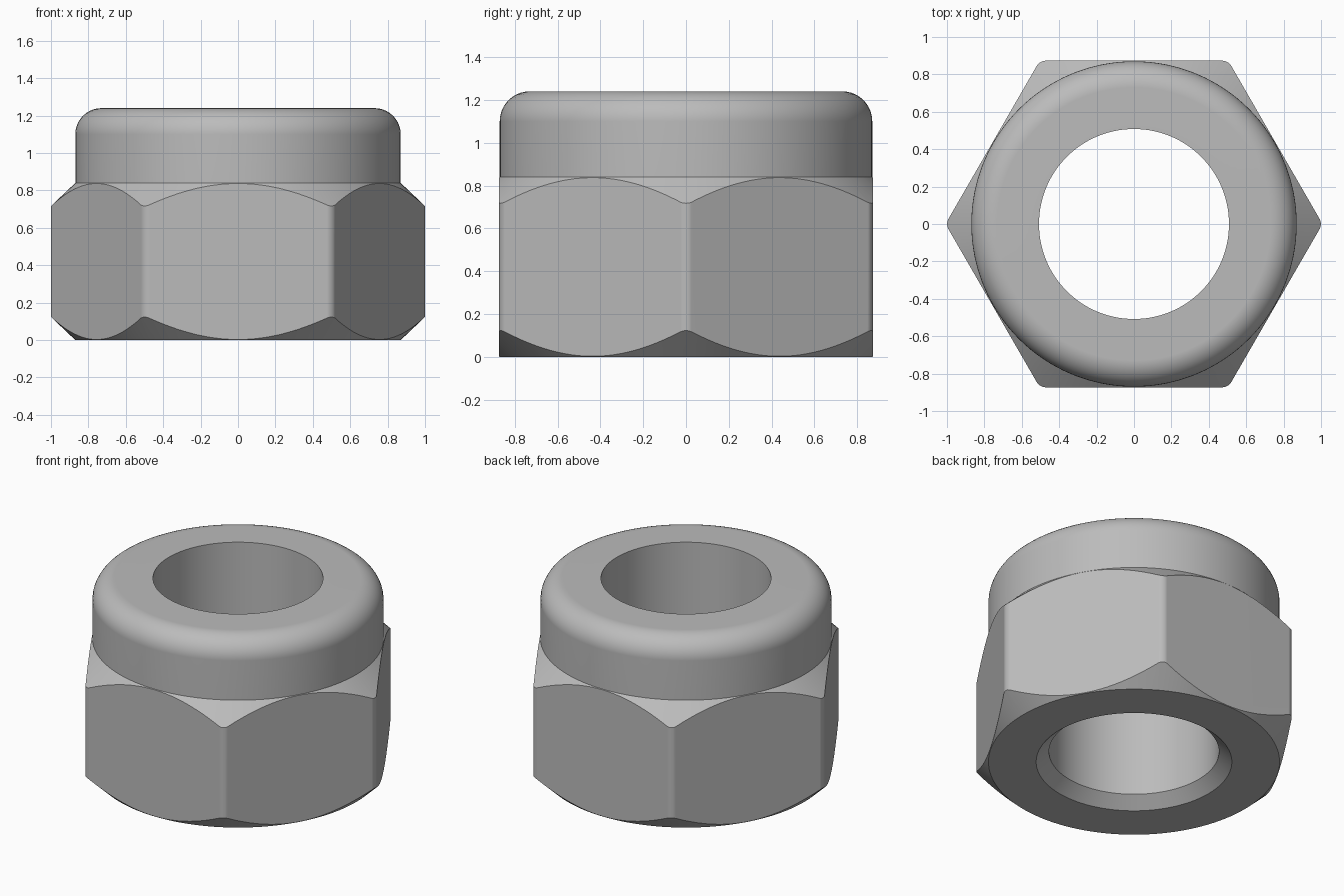
import bpy
import bmesh
from math import cos, sin, pi, radians
from mathutils import Matrix, Vector

cube = bpy.data.objects.get("Cube")
if cube:
    bpy.data.objects.remove(cube, do_unlink=True)

FLAT = 0.873       # centre to hex flat
COLLAR = 0.87      # collar radius
BORE = 0.508       # hole radius
SHOULDER = 0.84    # top of the hex part
TOP = 1.24
FILLET = 0.14

steel = bpy.data.materials.new("grey steel")
steel.use_nodes = True
colour = (0.5, 0.5, 0.5, 1)
steel.diffuse_color = colour
steel.node_tree.nodes["Principled BSDF"].inputs["Base Color"].default_value = colour


def add_object(name, bm):
    bmesh.ops.recalc_face_normals(bm, faces=bm.faces[:])
    mesh = bpy.data.meshes.new(name)
    bm.to_mesh(mesh)
    bm.free()
    mesh.materials.append(steel)
    obj = bpy.data.objects.new(name, mesh)
    bpy.context.collection.objects.link(obj)
    return obj


def lathe(name, profile, segments=128):
    """Spin a closed (radius, height) outline around z."""
    bm = bmesh.new()
    verts = [bm.verts.new((r, 0, z)) for r, z in profile]
    edges = [bm.edges.new((a, b)) for a, b in zip(verts, verts[1:] + verts[:1])]
    bmesh.ops.spin(bm, geom=verts + edges, cent=(0, 0, 0), axis=(0, 0, 1),
                   angle=2 * pi, steps=segments, use_merge=True)
    bmesh.ops.remove_doubles(bm, verts=bm.verts[:], dist=1e-5)
    return add_object(name, bm)


# Turned body: chamfered bore, conical chamfers, collar with rounded rim
fillet = [(COLLAR - FILLET + FILLET * cos(a), TOP - FILLET + FILLET * sin(a))
          for a in (i * pi / 20 for i in range(11))]
outline = [(BORE, 0.07), (0.585, 0), (COLLAR, 0), (1.07, 0.19),
           (1.07, SHOULDER - 0.19), (COLLAR, SHOULDER)] + fillet + [(BORE, TOP)]
nut = lathe("lock_nut_body", outline)

# Hexagonal prism with softened upright edges
bm = bmesh.new()
corner = FLAT / cos(pi / 6)
ring = [bm.verts.new((corner * cos(i * pi / 3), corner * sin(i * pi / 3), -0.3))
        for i in range(6)]
base = bm.faces.new(ring)
new = bmesh.ops.extrude_face_region(bm, geom=[base])["geom"]
bmesh.ops.translate(bm, vec=(0, 0, 2),
                    verts=[v for v in new if isinstance(v, bmesh.types.BMVert)])
uprights = [e for e in bm.edges if abs(e.verts[0].co.z - e.verts[1].co.z) > 1]
bmesh.ops.bevel(bm, geom=uprights, offset=0.03, segments=4, profile=0.5,
                affect='EDGES')
hexagon = add_object("hex_cutter", bm)
hexagon.hide_render = True

# Cut the flats
bpy.context.view_layer.objects.active = nut
nut.select_set(True)
cut = nut.modifiers.new("flats", 'BOOLEAN')
cut.operation = 'INTERSECT'
cut.solver = 'EXACT'
cut.object = hexagon
bpy.ops.object.modifier_apply(modifier=cut.name)
bpy.data.objects.remove(hexagon, do_unlink=True)

# Smooth curves, crisp edges, even flats
bpy.ops.object.shade_smooth_by_angle(angle=radians(30))
even = nut.modifiers.new("even_normals", 'WEIGHTED_NORMAL')
even.keep_sharp = True
